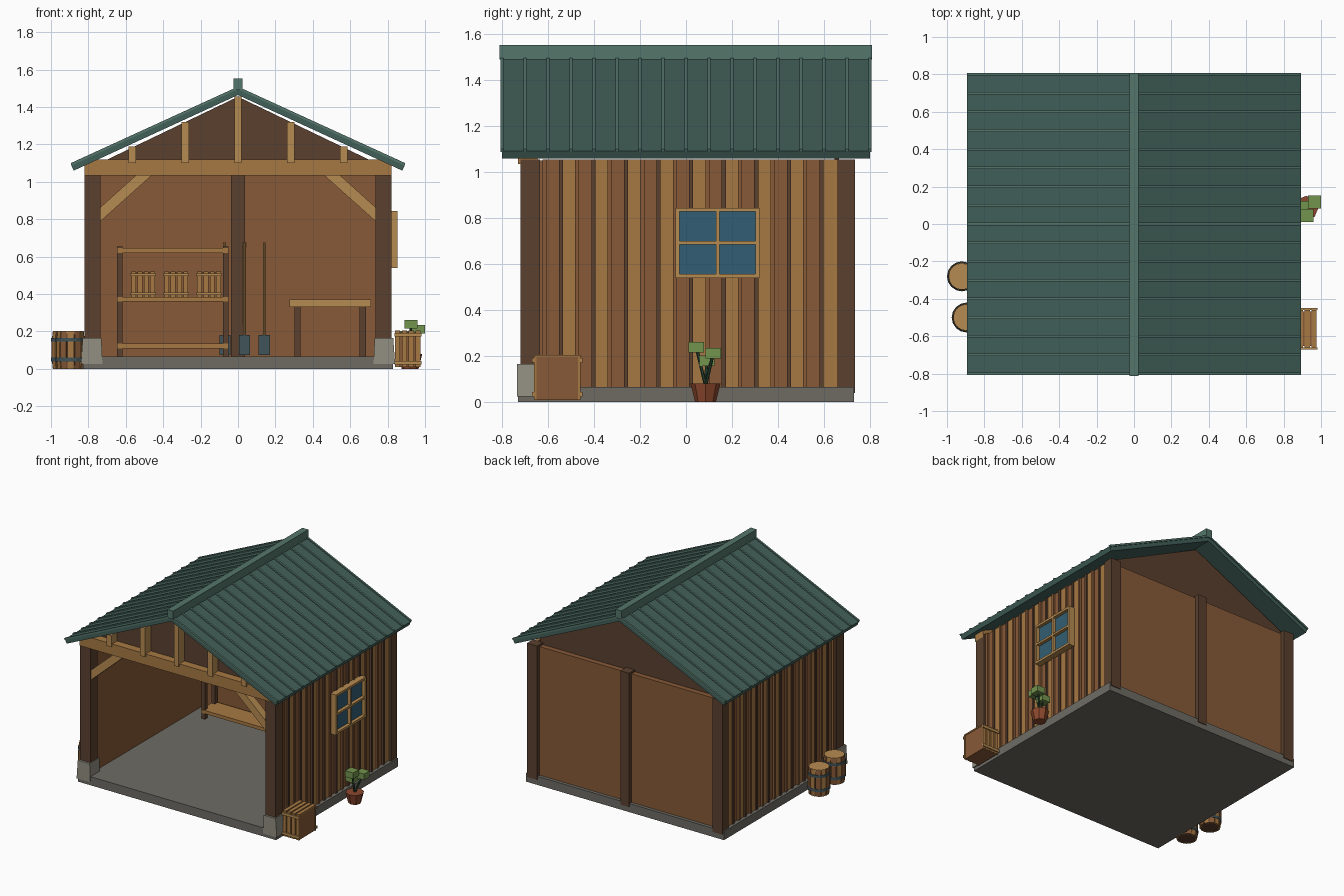
import bpy, bmesh, math
from mathutils import Vector

if "Cube" in bpy.data.objects:
    bpy.data.objects.remove(bpy.data.objects["Cube"])


def mat(name, hexcode):
    m = bpy.data.materials.new(name)
    m.diffuse_color = [(int(hexcode[i:i + 2], 16) / 255) ** 2.2 for i in (0, 2, 4)] + [1]
    m.use_nodes = True
    m.node_tree.nodes["Principled BSDF"].inputs["Base Color"].default_value = m.diffuse_color
    return m


TAN = mat("tan_wood", "B58A52")
OAK = mat("oak_wood", "A67845")
BROWN = mat("brown_wood", "865A3A")
DARK = mat("dark_wood", "5A4232")
ROOF = mat("green_roof", "446059")
RIDGE = mat("ridge_green", "55756A")
CONC = mat("concrete", "6E6B64")
STONE = mat("stone", "918D80")
GLASS = mat("glass", "365F73")
IRON = mat("iron", "42545A")
CLAY = mat("clay", "8C4A31")
LEAF = mat("leaf", "73934F")
STEM = mat("stem", "2F4A38")


def make(name, bm, m):
    bmesh.ops.recalc_face_normals(bm, faces=bm.faces)
    me = bpy.data.meshes.new(name)
    bm.to_mesh(me)
    bm.free()
    me.materials.append(m)
    ob = bpy.data.objects.new(name, me)
    bpy.context.collection.objects.link(ob)
    return ob


def prism(name, pts, y0, y1, m):
    """Extrude an xz profile along y."""
    bm = bmesh.new()
    a = [bm.verts.new((x, y0, z)) for x, z in pts]
    b = [bm.verts.new((x, y1, z)) for x, z in pts]
    bm.faces.new(a)
    bm.faces.new(b)
    for i in range(len(pts)):
        j = (i + 1) % len(pts)
        bm.faces.new((a[i], a[j], b[j], b[i]))
    return make(name, bm, m)


def box(name, x0, x1, y0, y1, z0, z1, m):
    return prism(name, [(x0, z0), (x1, z0), (x1, z1), (x0, z1)], y0, y1, m)


def cone(name, x, y, z0, z1, r0, r1, n, m):
    bm = bmesh.new()
    bmesh.ops.create_cone(bm, cap_ends=True, segments=n, radius1=r0, radius2=r1, depth=z1 - z0)
    ob = make(name, bm, m)
    ob.location = (x, y, (z0 + z1) / 2)
    return ob


def rod(name, p, q, r, m, n=6):
    p, q = Vector(p), Vector(q)
    ob = cone(name, 0, 0, 0, (q - p).length, r, r, n, m)
    ob.location = (p + q) / 2
    ob.rotation_euler = (q - p).to_track_quat('Z', 'Y').to_euler()
    return ob


def mirrored(s, pts):
    return [(s * x, z) for x, z in pts]


# floor slab
box("floor_slab", -.83, .83, -.73, .73, 0, .065, CONC)

for s, side in ((-1, "left"), (1, "right")):
    # corner posts, stone footings and braces
    for y0, y1, end in ((-.72, -.635, "front"), (.66, .735, "back")):
        box(f"{side}_{end}_post", *sorted((s * .735, s * .82)), y0, y1, .04, 1.055, DARK)
    prism(f"{side}_footing", mirrored(s, [(.725, .025), (.84, .025), (.83, .165), (.73, .165)]),
          -.735, -.62, STONE)
    prism(f"{side}_brace", mirrored(s, [(.74, .785), (.74, .86), (.54, 1.04), (.455, 1.04)]),
          -.71, -.65, TAN)
    # side wall: lining, boards and battens
    box(f"{side}_wall_lining", *sorted((s * .755, s * .785)), -.635, .665, .06, 1.05, BROWN)
    n, w = 18, 1.275 / 18
    for i in range(n):
        y = -.615 + i * w
        box(f"{side}_board_{i}", *sorted((s * .78, s * (.803 if i % 2 else .798))),
            y, y + w, .06, 1.055, OAK if i % 2 else BROWN)
        box(f"{side}_batten_{i}", *sorted((s * .78, s * .813)),
            y - .009, y + .009, .06, 1.055, DARK if i % 2 else BROWN)

# back wall and middle post
box("back_wall", -.74, .74, .665, .705, .06, 1.04, BROWN)
box("back_middle_post", -.037, .037, .655, .735, .04, 1.055, DARK)

# gables
for y0, y1, end in ((-.67, -.65, "front"), (.645, .665, "back")):
    prism(f"{end}_gable", [(-.76, 1.04), (.76, 1.04), (.76, 1.09), (0, 1.455), (-.76, 1.09)],
          y0, y1, DARK)

# front beam with gable struts
box("front_beam", -.82, .82, -.73, -.645, 1.035, 1.12, OAK)
for x, top in ((0, 1.455), (.283, 1.32), (-.283, 1.32), (.565, 1.188), (-.565, 1.188)):
    box("gable_strut", x - .02, x + .02, -.74, -.67, 1.1, top, TAN)

# roof slopes, standing seams, ridge cap
for s, side in ((-1, "left"), (1, "right")):
    prism(f"{side}_roof", mirrored(s, [(0, 1.464), (.878, 1.06), (.893, 1.092), (0, 1.5)]),
          -.8, .8, ROOF)
    for i in range(17):
        y = -.8 + i * .1
        prism(f"{side}_roof_seam_{i}", mirrored(s, [(0, 1.495), (.89, 1.087), (.894, 1.1), (0, 1.509)]),
              y - .007, y + .007, RIDGE)
box("ridge_cap", -.025, .025, -.812, .808, 1.49, 1.553, RIDGE)

# window on the right wall
box("window_glass", .8, .828, -.03, .31, .555, .83, GLASS)
for y0, y1, z0, z1 in ((-.045, .32, .54, .557), (-.045, .32, .828, .845), (-.045, -.028, .54, .845),
                       (.303, .32, .54, .845), (.13, .145, .55, .84), (-.04, .315, .685, .7)):
    box("window_frame", .805, .853, y0, y1, z0, z1, TAN)


def crate(name, x, y, z, w, d, h):
    """Box with slats and rails on front, back and top."""
    t = w * .06
    box(name + "_body", x - w / 2 + t, x + w / 2 - t, y - d / 2 + 2 * t, y + d / 2 - 2 * t, z, z + h * .96, BROWN)
    for i in range(4):
        cx = x + (i - 1.5) * w * .25
        a, b = cx - w * .095, cx + w * .095
        for sy in (-1, 1):
            box(name + "_slat", a, b, *sorted((y + sy * (d / 2 - t), y + sy * (d / 2 - 2.2 * t))), z, z + h, OAK)
        box(name + "_top_slat", a, b, y - d / 2 + t, y + d / 2 - t, z + h * .95, z + h, OAK)
    for f in (.07, .83):
        for sy in (-1, 1):
            box(name + "_rail", x - w / 2, x + w / 2, *sorted((y + sy * d / 2, y + sy * (d / 2 - t))),
                z + h * f, z + h * (f + .1), TAN)


# shelf rack with small crates
for x in (-.633, -.065):
    for y in (.5, .62):
        box("shelf_post", x - .015, x + .015, y - .015, y + .015, .065, .655, DARK)
for z in (.11, .36, .62):
    box("shelf_board", -.647, -.05, .48, .64, z, z + .025, OAK)
for x in (-.507, -.33, -.155):
    crate("shelf_crate", x, .56, .385, .135, .12, .135)

# crate outside
crate("outside_crate", .908, -.56, .01, .145, .22, .195)

# long-handled tools against the back wall
for x in (-.07, .035, .14):
    rod("tool_handle", (x, .62, .12), (x, .635, .675), .007, TAN, 8)
    box("tool_blade", x - .03, x + .03, .61, .628, .075, .18, IRON)

# workbench
box("bench_top", .275, .71, .42, .64, .33, .37, TAN)
for x in (.318, .667):
    for y in (.45, .61):
        box("bench_leg", x - .017, x + .017, y - .017, y + .017, .065, .335, DARK)


# barrels
def barrel(x, y):
    cone("barrel_core", x, y, .002, .19, .07, .07, 16, DARK)
    n = 12
    for i in range(n):
        bm = bmesh.new()
        rows = []
        for z, r in ((0, .072), (.06, .079), (.14, .079), (.2, .072)):
            row = []
            for rr, da in ((r, -.22), (r, .22), (r - .012, .22), (r - .012, -.22)):
                a = i * 2 * math.pi / n + da
                row.append(bm.verts.new((x + rr * math.cos(a), y + rr * math.sin(a), z)))
            rows.append(row)
        for lo, hi in zip(rows, rows[1:]):
            for k in range(4):
                bm.faces.new((lo[k], lo[k - 1], hi[k - 1], hi[k]))
        bm.faces.new(rows[0])
        bm.faces.new(rows[-1])
        make("barrel_stave", bm, OAK if i % 2 else BROWN)
    for z in (.04, .145):
        cone("barrel_band", x, y, z, z + .02, .08, .08, 16, IRON)
    cone("barrel_lid", x, y, .185, .202, .07, .07, 16, TAN)


barrel(-.92, -.28)
barrel(-.895, -.5)

# potted plant
cone("plant_pot", .92, .085, 0, .08, .045, .065, 8, CLAY)
for x, y, z in ((.925, .045, .238), (.965, .118, .212), (.895, .09, .18)):
    rod("plant_stem", (.92, .085, .07), (x, y, z), .007, STEM)
    box("plant_leaf", x - .034, x + .034, y - .034, y + .034, z - .023, z + .023, LEAF)
